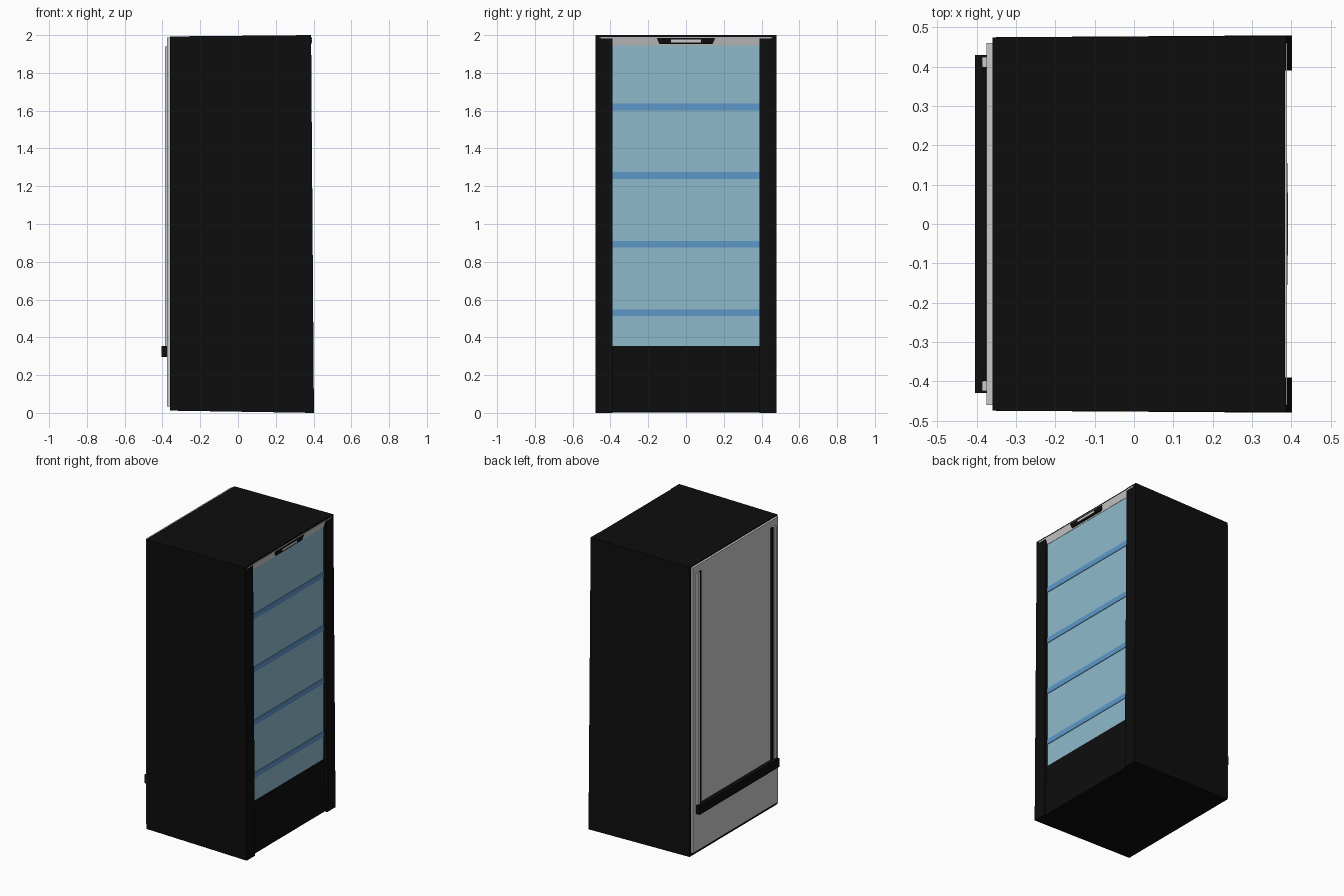
import bpy, bmesh


def material(name, r, g, b):
    m = bpy.data.materials.new(name)
    m.diffuse_color = (r, g, b, 1)
    return m


BLACK = material("black_paint", 0.004, 0.004, 0.004)
GLASS = material("pale_blue_glass", 0.27, 0.49, 0.60)
RAIL = material("shelf_blue", 0.11, 0.31, 0.59)


def loft(name, lower, upper, mat=None):
    """Solid between two matching outlines."""
    bm = bmesh.new()
    a = [bm.verts.new(p) for p in lower]
    b = [bm.verts.new(p) for p in upper]
    n = len(a)
    bm.faces.new(a[::-1])
    bm.faces.new(b)
    for i in range(n):
        bm.faces.new((a[i], a[(i + 1) % n], b[(i + 1) % n], b[i]))
    bmesh.ops.recalc_face_normals(bm, faces=bm.faces)
    me = bpy.data.meshes.new(name)
    bm.to_mesh(me)
    bm.free()
    ob = bpy.data.objects.new(name, me)
    bpy.context.collection.objects.link(ob)
    if mat:
        me.materials.append(mat)
    return ob


def box(name, x, y, z, mat=None):
    rect = [(x[0], y[0]), (x[1], y[0]), (x[1], y[1]), (x[0], y[1])]
    return loft(name, [(*p, z[0]) for p in rect], [(*p, z[1]) for p in rect], mat)


def mirror_y(ob):
    m = ob.modifiers.new("mirror", "MIRROR")
    m.use_axis = (False, True, False)


# Side walls, leaning slightly so the foot stands further forward than the top
post = loft("side_wall",
            [(-0.36, 0.475, 0.012), (0.402, 0.48, 0.0), (0.402, 0.39, 0.0), (-0.36, 0.39, 0.012)],
            [(-0.36, 0.475, 1.993), (0.387, 0.478, 2.0), (0.387, 0.46, 2.0), (-0.36, 0.39, 1.993)], BLACK)
# the inner post edge is straight up to the header, then mitred outwards
post.data.vertices[6].co.y = 0.39
mirror_y(post)

# Closed core, roof and kick panel
loft("cabinet_core",
     [(-0.36, -0.46, 0.012), (0.365, -0.46, 0.003), (0.365, 0.46, 0.003), (-0.36, 0.46, 0.012)],
     [(-0.36, -0.46, 1.985), (0.362, -0.46, 1.94), (0.362, 0.46, 1.94), (-0.36, 0.46, 1.985)], BLACK)
loft("roof_panel",
     [(-0.36, -0.475, 1.983), (0.384, -0.478, 1.99), (0.384, 0.478, 1.99), (-0.36, 0.475, 1.983)],
     [(-0.36, -0.475, 1.993), (0.384, -0.478, 2.0), (0.384, 0.478, 2.0), (-0.36, 0.475, 1.993)], BLACK)
loft("kick_panel",
     [(0.36, -0.39, 0.004), (0.388, -0.39, 0.004), (0.388, 0.39, 0.004), (0.36, 0.39, 0.004)],
     [(0.36, -0.39, 0.355), (0.380, -0.39, 0.355), (0.380, 0.39, 0.355), (0.36, 0.39, 0.355)], BLACK)

# Door glass with four shelf strips
box("door_glass", (0.36, 0.375), (-0.39, 0.39), (0.355, 1.945), GLASS)
for i in range(4):
    z = 0.53 + 0.363 * i
    box("shelf_strip_%d" % (i + 1), (0.365, 0.379), (-0.39, 0.39), (z - 0.018, z + 0.018), RAIL)

# Tilted grey header with mitred ends, and a plain plate in its middle
loft("header_bevel",
     [(0.36, -0.39, 1.945), (0.377, -0.39, 1.945), (0.377, 0.39, 1.945), (0.36, 0.39, 1.945)],
     [(0.36, -0.46, 1.99), (0.389, -0.46, 1.99), (0.389, 0.46, 1.99), (0.36, 0.46, 1.99)])
loft("header_plate",
     [(0.37, -0.14, 1.953), (0.388, -0.14, 1.953), (0.388, 0.14, 1.953), (0.37, 0.14, 1.953)],
     [(0.37, -0.155, 1.984), (0.391, -0.155, 1.984), (0.391, 0.155, 1.984), (0.37, 0.155, 1.984)], BLACK)
box("header_plate_inset", (0.38, 0.392), (-0.08, 0.08), (1.962, 1.976))

# Rear panel, its two upright channels and the bumper bar
box("rear_panel", (-0.375, -0.355), (-0.46, 0.46), (0.035, 1.987))
channel = box("rear_channel", (-0.387, -0.37), (0.40, 0.425), (0.355, 1.94))
mirror_y(channel)
slot = box("rear_channel_strip", (-0.383, -0.37), (0.38, 0.40), (0.355, 1.94), BLACK)
mirror_y(slot)
box("rear_bumper_bar", (-0.405, -0.37), (-0.43, 0.43), (0.295, 0.355), BLACK)
